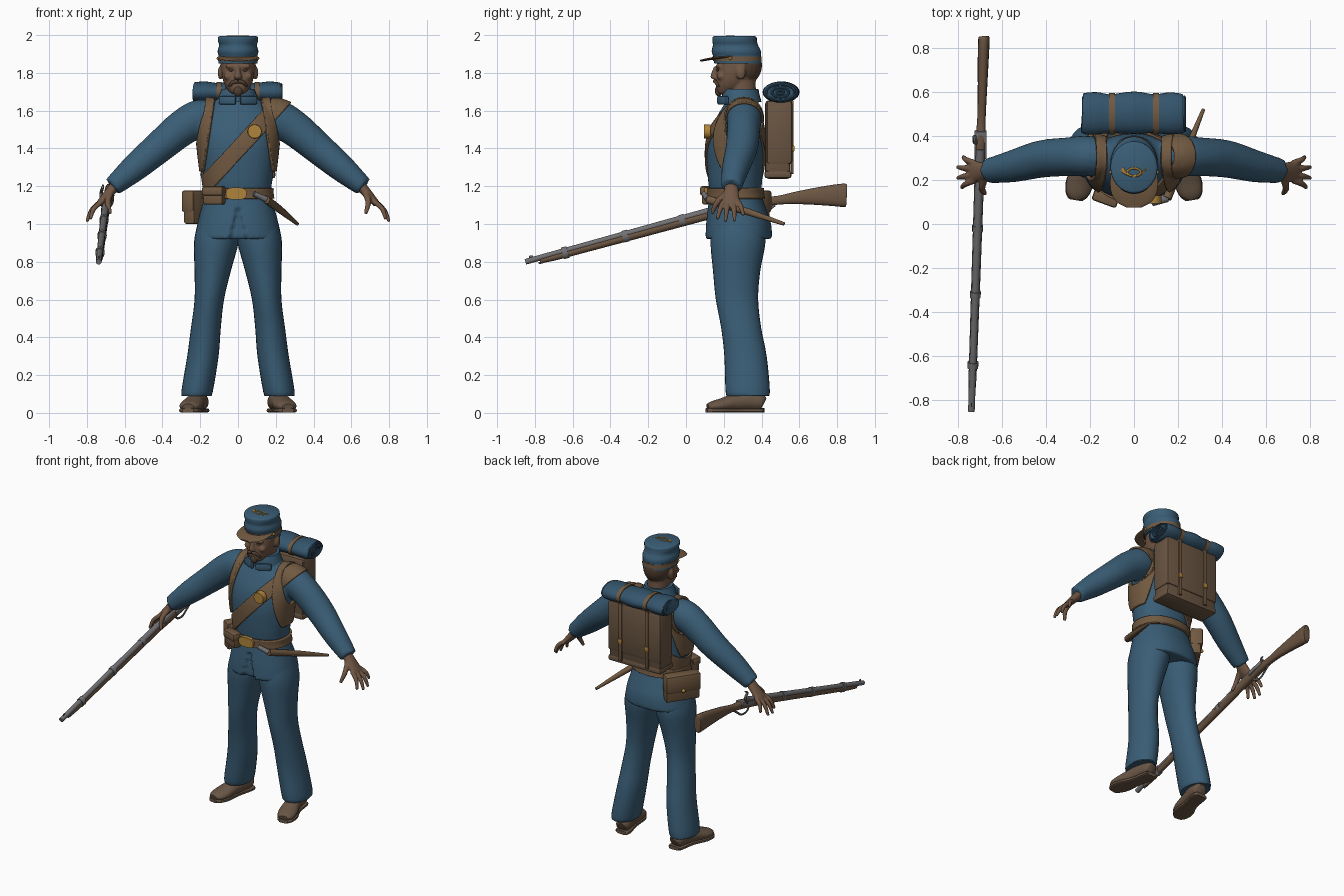
import bpy, bmesh, math
from mathutils import Vector, Matrix

def mat(name, r, g, b):
    m = bpy.data.materials.new(name)
    m.diffuse_color = (r, g, b, 1)
    return m

BLUE = mat("uniform blue", .042, .110, .180)
ROLL = mat("blanket blue", .034, .090, .150)
SKIN = mat("skin brown", .165, .095, .058)
HAIR = mat("hair brown", .085, .052, .032)
LEATHER = mat("leather brown", .165, .100, .052)
CANVAS = mat("pack brown", .145, .092, .055)
WOOD = mat("stock wood", .150, .092, .055)
SHOE = mat("shoe brown", .140, .092, .060)
GOLD = mat("brass", .430, .230, .045)
STEEL = mat("steel", .165, .165, .175)

def finish(name, bm, m, angle=40):
    bmesh.ops.recalc_face_normals(bm, faces=bm.faces)
    me = bpy.data.meshes.new(name)
    bm.to_mesh(me)
    bm.free()
    me.materials.clear()
    me.materials.append(m)
    for f in me.polygons:
        f.use_smooth = True
        f.material_index = 0
    me.set_sharp_from_angle(angle=math.radians(angle))
    o = bpy.data.objects.new(name, me)
    bpy.context.collection.objects.link(o)
    return o

def tube(name, rings, m, ref=None, n=20, k=4, p=2.0):
    """Loft through rings (x, y, z, half width, half height); horizontal rings if ref is None."""
    R = [Vector(r) for r in rings]
    P = []
    for i in range(len(R) - 1):
        a, b, c, d = R[max(i - 1, 0)], R[i], R[i + 1], R[min(i + 2, len(R) - 1)]
        for j in range(k):
            t = j / k
            P.append((b * 2 + (c - a) * t + (a * 2 - b * 5 + c * 4 - d) * t**2 + (b * 3 - a - c * 3 + d) * t**3) * .5)
    P.append(R[-1])
    bm = bmesh.new()
    loops = []
    for i, q in enumerate(P):
        u, v = Vector((1, 0, 0)), Vector((0, 1, 0))
        if ref:
            t = (P[min(i + 1, len(P) - 1)] - P[max(i - 1, 0)]).copy()
            t = Vector(t[:3]).normalized()
            u = t.cross(Vector(ref)).normalized()
            v = u.cross(t)
        ring = []
        for j in range(n):
            c, s = math.cos(j * math.tau / n), math.sin(j * math.tau / n)
            c, s = (math.copysign(abs(w) ** (2 / p), w) for w in (c, s))
            ring.append(bm.verts.new(Vector(q[:3]) + u * c * q[3] + v * s * q[4]))
        loops.append(ring)
    for A, B in zip(loops, loops[1:]):
        for j in range(n):
            bm.faces.new((A[j], A[(j + 1) % n], B[(j + 1) % n], B[j]))
    bm.faces.new(loops[0])
    bm.faces.new(loops[-1])
    return finish(name, bm, m)

def ball(name, loc, size, m):
    bm = bmesh.new()
    bmesh.ops.create_uvsphere(bm, u_segments=24, v_segments=14, radius=1,
                              matrix=Matrix.Translation(loc) @ Matrix.Diagonal((*size, 1)))
    return finish(name, bm, m)

def box(name, loc, size, m, rz=0, bevel=.012, rx=0):
    bm = bmesh.new()
    bmesh.ops.create_cube(bm, size=1, matrix=Matrix.Translation(loc) @ Matrix.Rotation(rz, 4, 'Z')
                          @ Matrix.Rotation(rx, 4, 'X') @ Matrix.Diagonal((*size, 1)))
    bmesh.ops.bevel(bm, geom=bm.edges[:], offset=bevel, segments=2, affect='EDGES', profile=.5)
    return finish(name, bm, m)

def fuse(name, parts, m, voxel, smooth):
    """Melt parts into one smooth skin."""
    bm = bmesh.new()
    for o in parts:
        bm.from_mesh(o.data)
        bpy.data.objects.remove(o)
    tmp = finish(name + "_tmp", bm, m)
    r = tmp.modifiers.new("remesh", 'REMESH')
    r.mode, r.voxel_size = 'VOXEL', voxel
    s = tmp.modifiers.new("smooth", 'SMOOTH')
    s.iterations = smooth
    me = bpy.data.meshes.new_from_object(tmp.evaluated_get(bpy.context.evaluated_depsgraph_get()))
    bpy.data.objects.remove(tmp)
    bm = bmesh.new()
    bm.from_mesh(me)
    return finish(name, bm, m, 60)

def band(name, src, planes, m, thick):
    """Strap cut from the jacket surface between planes, thickened outward."""
    bm = bmesh.new()
    bm.from_mesh(src.data)
    for co, no in planes:
        bmesh.ops.bisect_plane(bm, geom=bm.verts[:] + bm.edges[:] + bm.faces[:], plane_co=co, plane_no=no, clear_outer=True)
    me = bpy.data.meshes.new(name)
    bm.to_mesh(me)
    bm.free()
    me.materials.clear()
    me.materials.append(m)
    o = bpy.data.objects.new(name, me)
    bpy.context.collection.objects.link(o)
    s = o.modifiers.new("thick", 'SOLIDIFY')
    s.thickness, s.offset = thick, 1

UP = (0, 0, 1)
FWD = (0, 1, 0)

# Jacket: torso and sleeves
parts = [tube("torso", [(0, .278, .92, .228, .178), (0, .278, 1.0, .215, .173), (0, .27, 1.08, .195, .155),
         (0, .262, 1.16, .175, .138), (0, .26, 1.25, .185, .145), (0, .26, 1.4, .203, .15), (0, .27, 1.5, .208, .14),
         (0, .285, 1.58, .19, .115), (0, .295, 1.64, .13, .09), (0, .295, 1.69, .08, .075)], BLUE, n=40, p=2.2)]
for s in (-1, 1):
    parts.append(tube("sleeve", [(.1 * s, .30, 1.575, .07, .07), (.2 * s, .308, 1.562, .092, .098), (.3 * s, .305, 1.505, .088, .095),
        (.42 * s, .295, 1.405, .085, .085), (.55 * s, .262, 1.295, .073, .073), (.665 * s, .24, 1.197, .056, .052)], BLUE, UP, n=24))
jacket = fuse("jacket", parts, BLUE, .012, 4)
for v in jacket.data.vertices:  # front opening crease below the belt
    if v.co.y < .2 and v.co.z < 1.1 and abs(v.co.x) < .25 * (1.1 - v.co.z):
        v.co.y += .025
tube("collar", [(0, .295, 1.645, .115, .105), (0, .29, 1.69, .097, .098), (0, .292, 1.715, .088, .092)], BLUE, n=28)
for s in (-1, 1):
    box("collar_flap", (.055 * s, .195, 1.655), (.10, .02, .045), BLUE, .5 * s, .008)

# Belt, sash and pack straps hug the jacket
side = [((.3, 0, 0), (1, 0, 0)), ((-.3, 0, 0), (-1, 0, 0))]
band("belt", jacket, side + [((0, 0, 1.19), UP), ((0, 0, 1.133), (0, 0, -1))], LEATHER, .014)
n = Vector((-.739, 0, .674))
c = Vector((0, 0, 1.395))
band("sash", jacket, [(c + n * .042, n), (c - n * .042, -n), ((0, 0, 1.12), (0, 0, -1))] + side, LEATHER, .011)
for s in (-1, 1):
    n = Vector((s, 0, .15)).normalized()
    c = Vector((.148 * s, 0, 1.64))
    band("pack_strap", jacket, [(c + n * .025, n), (c - n * .025, -n), ((0, 0, 1.28), (0, 0, -1))], LEATHER, .017)
tube("belt_buckle", [(-.01, .098, 1.161, .055, .032), (-.01, .13, 1.161, .055, .032)], GOLD, UP, n=28, k=1, p=3)
tube("sash_plate", [(.088, .094, 1.49, .036, .036), (.088, .13, 1.49, .038, .038)], GOLD, UP, n=28, k=1)

# Belt pouches and bayonet scabbard
box("cap_pouch", (-.125, .128, 1.15), (.11, .06, .095), LEATHER, -.35)
box("cap_pouch_flap", (-.128, .12, 1.175), (.118, .062, .05), LEATHER, -.35)
A = math.radians(-52)
box("cartridge_box", (-.20, .335, 1.085), (.07, .22, .17), LEATHER, A + math.pi / 2 - 1.25)
box("cartridge_flap", (-.206, .34, 1.12), (.078, .228, .115), LEATHER, A + math.pi / 2 - 1.25)
ball("cartridge_stud", (-.238, .366, 1.075), (.012, .012, .012), GOLD)
tube("scabbard", [(.15, .115, 1.13, .02, .022), (.23, .31, 1.07, .017, .019), (.315, .52, 1.0, .008, .009)], LEATHER, UP, n=12)
tube("bayonet_socket", [(.085, .095, 1.16, .014, .014), (.15, .115, 1.13, .016, .016)], STEEL, UP, n=12, k=1)

for s in (-1, 1):
    # Trouser legs
    tube("trouser_leg", [(.10 * s, .275, 1.0, .115, .135), (.115 * s, .275, .9, .118, .145), (.134 * s, .268, .75, .096, .125),
         (.152 * s, .27, .6, .078, .112), (.17 * s, .292, .45, .079, .106), (.186 * s, .315, .3, .083, .112),
         (.217 * s, .327, .11, .083, .117), (.218 * s, .325, .09, .07, .10)], BLUE, n=28)
    # Shoes with soles and heels
    tube("shoe", [(.198 * s, .41, .05, .03, .03), (.2 * s, .395, .055, .045, .045), (.21 * s, .33, .062, .05, .052),
         (.226 * s, .26, .055, .052, .048), (.245 * s, .19, .042, .06, .036), (.259 * s, .14, .035, .052, .027),
         (.264 * s, .115, .03, .03, .018)], SHOE, UP)
    tube("sole", [(.198 * s, .414, .013, .035, .012), (.2 * s, .39, .013, .049, .012), (.222 * s, .28, .013, .046, .012),
         (.246 * s, .19, .013, .062, .012), (.26 * s, .135, .013, .052, .012), (.265 * s, .108, .013, .03, .012)], SHOE, UP, p=4)
    # Hands: palm, four fingers and thumb
    hand = [tube("palm", [(.64 * s, .242, 1.215, .034, .028), (.69 * s, .238, 1.155, .042, .025), (.735 * s, .237, 1.105, .052, .018)], SKIN, UP)]
    for ky, tip in zip((.277, .25, .223, .197), ((.775, .305, 1.045), (.80, .258, 1.015), (.80, .208, 1.012), (.782, .165, 1.025))):
        k = Vector((.722, ky, 1.118))
        t = Vector(tip)
        mid = (k + t) / 2 + Vector((.012, 0, .008))
        hand.append(tube("finger", [(q.x * s, q.y, q.z, r, r) for q, r in ((k, .014), (mid, .0135), (t, .009))], SKIN, UP, n=10))
    hand.append(tube("thumb", [(.675 * s, .215, 1.165, .018, .016), (.69 * s, .165, 1.115, .016, .016), (.675 * s, .137, 1.055, .010, .010)], SKIN, FWD, n=10))
    fuse("hand", hand, SKIN, .006, 2)

# Head with nose, brow and ears
parts = [ball("skull", (0, .283, 1.84), (.094, .12, .115), SKIN),
         tube("neck", [(0, .30, 1.62, .072, .075), (0, .295, 1.72, .068, .075), (0, .29, 1.80, .07, .08)], SKIN),
         tube("jaw", [(0, .205, 1.688, .03, .035), (0, .222, 1.705, .05, .06), (0, .238, 1.745, .074, .08),
              (0, .252, 1.80, .087, .092), (0, .265, 1.87, .09, .10)], SKIN, n=28, p=2.2),
         tube("nose", [(0, .162, 1.835, .012, .014), (0, .152, 1.80, .014, .018), (0, .148, 1.775, .022, .018), (0, .162, 1.765, .016, .012)], SKIN, n=12)]
for s in (-1, 1):
    parts += [ball("ear", (.093 * s, .29, 1.80), (.014, .026, .036), SKIN),
              ball("brow", (.036 * s, .172, 1.835), (.032, .014, .012), SKIN),
              ball("cheek", (.05 * s, .185, 1.782), (.026, .022, .022), SKIN)]
head = fuse("head", parts, SKIN, .006, 3)
head.data.materials.append(HAIR)
for f in head.data.polygons:  # hair behind the ears
    if f.center.y > .31 and f.center.z > 1.765 and f.center.y + f.center.z > 2.1:
        f.material_index = 1
ball("goatee", (0, .173, 1.705), (.024, .02, .03), HAIR)
for s in (-1, 1):
    tube("moustache", [(0, .152, 1.755, .009, .010), (.028 * s, .158, 1.75, .009, .010), (.048 * s, .172, 1.728, .005, .006)], HAIR, UP, n=10)
    ball("eye", (.036 * s, .169, 1.815), (.015, .008, .007), HAIR)
    ball("cap_button", (.105 * s, .235, 1.877), (.008, .008, .008), GOLD)

# Cap: band, slouched crown, rim, visor and horn badge
tube("cap_band", [(0, .275, 1.85, .104, .125), (0, .27, 1.893, .104, .127)], BLUE, n=32, k=1)
tube("cap_strap", [(0, .272, 1.862, .107, .129), (0, .27, 1.888, .107, .13)], LEATHER, n=32, k=1)
tube("cap_crown", [(0, .27, 1.888, .102, .126), (0, .266, 1.915, .108, .13), (0, .262, 1.945, .1, .12), (0, .258, 1.968, .106, .118),
     (0, .257, 1.987, .106, .117), (0, .257, 1.994, .098, .108)], BLUE, n=32)
tube("visor", [(0, .29, 1.893, .095, .008), (0, .2, 1.883, .108, .008), (0, .14, 1.876, .102, .007), (0, .10, 1.869, .078, .006),
     (0, .075, 1.864, .035, .005)], LEATHER, UP, n=16)
ring = [(.03 * math.cos(a), .235 + .018 * math.sin(a), 1.995, .005, .004) for a in [i * math.tau / 16 for i in range(17)]]
tube("horn_loop", ring, GOLD, UP, n=8, k=1)
tube("horn_bell", [(-.055, .25, 1.995, .011, .004), (-.03, .225, 1.995, .005, .004), (.02, .22, 1.995, .004, .004), (.055, .25, 1.995, .004, .004)], GOLD, UP, n=8)

# Backpack with flap, straps and buckles
box("backpack", (0, .487, 1.447), (.385, .135, .415), CANVAS, bevel=.018)
box("backpack_flap", (0, .494, 1.485), (.4, .138, .34), CANVAS, bevel=.018)
box("backpack_base", (0, .487, 1.262), (.395, .142, .04), CANVAS)
# Rolled blanket, wound ends and its ties
tube("blanket_roll", [(-.235, .50, 1.697, .08, .045), (-.225, .50, 1.697, .093, .054), (-.17, .502, 1.698, .096, .056), (-.105, .50, 1.697, .088, .05),
     (0, .505, 1.698, .096, .057), (.09, .50, 1.697, .088, .05), (.16, .502, 1.698, .095, .056), (.215, .50, 1.697, .09, .053), (.225, .50, 1.697, .08, .045)], ROLL, UP, n=28)
for s in (-1, 1):
    for r in (.85, .5, .2):
        loop = [(.228 * s, .5 + .09 * r * math.cos(a), 1.697 + .05 * r * math.sin(a), .007, .007) for a in [i * math.tau / 20 for i in range(21)]]
        tube("blanket_winding", loop, ROLL, (1, 0, 0), n=8, k=1)
    x = .1 * s
    tube("blanket_tie", [(x - .013, .50, 1.697, .094, .056), (x + .013, .50, 1.697, .094, .056)], LEATHER, UP, n=28, k=1)
    box("pack_tie", (x, .563, 1.46), (.026, .014, .39), LEATHER, bevel=.004)
    box("pack_buckle", (x, .568, 1.40), (.03, .012, .03), GOLD, bevel=.003)

# Musket: barrel, stock, bands, lock and guard
def g(y, dz=0):
    return (-.709 + .034 * y, y, .80 + .2755 * (y + .85) + dz)

tube("barrel", [(*g(-.85), .015, .015), (*g(.34), .02, .02)], STEEL, UP, n=16, k=1)
tube("fore_stock", [(*g(-.73, -.016), .012, .010), (*g(-.7, -.018), .018, .018), (*g(.22, -.02), .022, .024)], WOOD, UP, n=16, k=2)
tube("butt_stock", [(*g(.2, -.018), .023, .027), (*g(.36, -.022), .024, .03), (-.692, .48, 1.125, .019, .023), (-.688, .6, 1.14, .021, .035),
     (-.684, .75, 1.15, .025, .053), (-.681, .835, 1.152, .026, .062), (-.681, .85, 1.152, .023, .056)], WOOD, UP, n=16, p=2.5)
for y in (-.64, -.32, -.02):
    tube("barrel_band", [(*g(y - .014, -.01), .024, .031), (*g(y + .014, -.01), .025, .032)], STEEL, UP, n=16, k=1)
tube("ramrod", [(*g(-.78, -.027), .006, .006), (*g(-.6, -.027), .006, .006)], STEEL, UP, n=8, k=1)
box("front_sight", g(-.82, .018), (.006, .02, .014), STEEL, bevel=.002)
box("lock_plate", g(.36, -.015), (.056, .13, .03), STEEL, bevel=.005, rx=.25)
tube("hammer", [(-.722, .37, 1.125, .01, .01), (-.724, .395, 1.165, .009, .009), (-.718, .365, 1.19, .008, .008), (-.715, .385, 1.205, .005, .005)], STEEL, (1, 0, 0), n=8)
tube("trigger_guard", [(-.697, .31, 1.085, .007, .005), (-.696, .34, 1.05, .007, .005), (-.694, .39, 1.045, .007, .005),
     (-.693, .43, 1.07, .007, .005), (-.692, .47, 1.10, .007, .005)], STEEL, (1, 0, 0), n=8)
